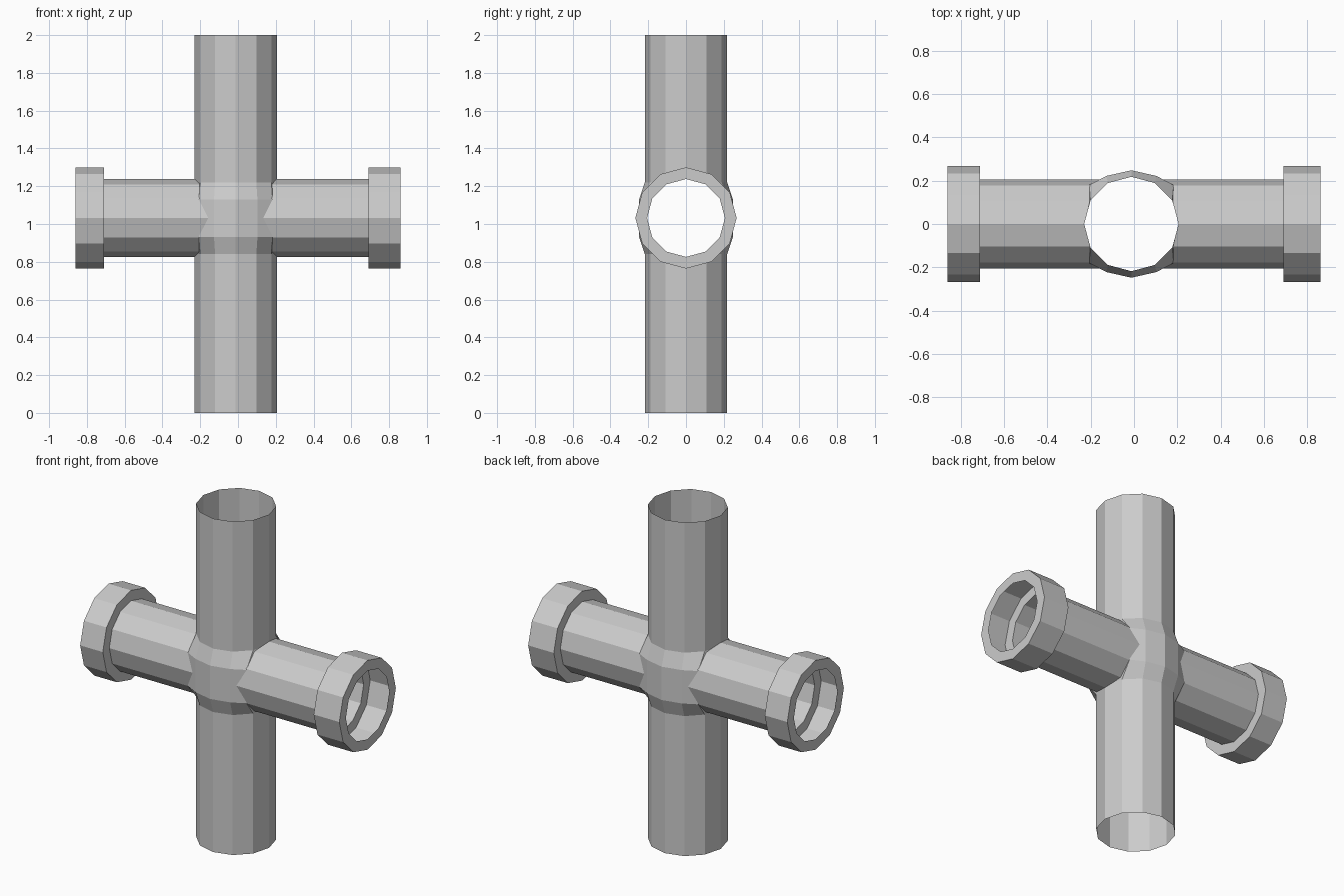
import bpy, bmesh, math

if "Cube" in bpy.data.objects:
    bpy.data.objects.remove(bpy.data.objects["Cube"])

SIDES = 12
PIPE_Z = 1.032      # height of the cross pipe
STACK_X = -0.012    # axis of the upright pipe
R_UP, R_CROSS, R_COLLAR = 0.218, 0.206, 0.268


def circle(r):
    return [(r * math.cos(2 * math.pi * i / SIDES), r * math.sin(2 * math.pi * i / SIDES))
            for i in range(SIDES)]


def loft(name, rings, caps=False):
    """Skin a list of equal-length rings of 3D points."""
    bm = bmesh.new()
    loops = [[bm.verts.new(p) for p in ring] for ring in rings]
    for a, b in zip(loops, loops[1:]):
        for i in range(SIDES):
            j = (i + 1) % SIDES
            bm.faces.new((a[i], a[j], b[j], b[i]))
    if caps:
        bm.faces.new(loops[0])
        bm.faces.new(loops[-1])
    bmesh.ops.recalc_face_normals(bm, faces=bm.faces)
    mesh = bpy.data.meshes.new(name)
    bm.to_mesh(mesh)
    bm.free()
    obj = bpy.data.objects.new(name, mesh)
    bpy.context.collection.objects.link(obj)
    return obj


def ring_z(z, pts):
    return [(STACK_X + u, v, z) for u, v in pts]


def ring_x(x, r):
    return [(x, u, PIPE_Z + v) for u, v in circle(r)]


# Upright pipe with a swollen joint in the middle
plain = circle(R_UP)
quarter = [(0.215, 0.0), (0.195, 0.18), (0.115, 0.222), (0.0, 0.248)]
swollen = (quarter + [(-x, y) for x, y in quarter[2::-1]]
           + [(-x, -y) for x, y in quarter[1:]] + [(x, -y) for x, y in quarter[2:0:-1]])
body = loft("pipe_body", [ring_z(0, plain), ring_z(0.84, plain), ring_z(0.93, swollen),
                          ring_z(1.13, swollen), ring_z(1.22, plain), ring_z(2, plain)], caps=True)

# Cross pipe, joined to the upright so both bores are clear
cross = loft("cross_pipe", [ring_x(-0.71, R_CROSS), ring_x(0.69, R_CROSS)], caps=True)
mod = body.modifiers.new("join", 'BOOLEAN')
mod.operation = 'UNION'
mod.solver = 'EXACT'
mod.object = cross
graph = bpy.context.evaluated_depsgraph_get()
joined = bpy.data.meshes.new_from_object(body.evaluated_get(graph))
body.modifiers.clear()
body.data = joined
bpy.data.objects.remove(cross)

# Open the four pipe ends
bm = bmesh.new()
bm.from_mesh(joined)


def is_end(f):
    return (all(v.co.z < 0.001 for v in f.verts) or all(v.co.z > 1.999 for v in f.verts)
            or all(v.co.x < -0.709 for v in f.verts) or all(v.co.x > 0.689 for v in f.verts))


bmesh.ops.delete(bm, geom=[f for f in bm.faces if is_end(f)], context='FACES')
bm.to_mesh(joined)
bm.free()

# Collars: back ring, outer wall and front ring, hollow inside
for name, inner, outer in (("left_collar", -0.71, -0.86), ("right_collar", 0.69, 0.86)):
    loft(name, [ring_x(inner, R_CROSS), ring_x(inner, R_COLLAR),
                ring_x(outer, R_COLLAR), ring_x(outer, R_CROSS)])
